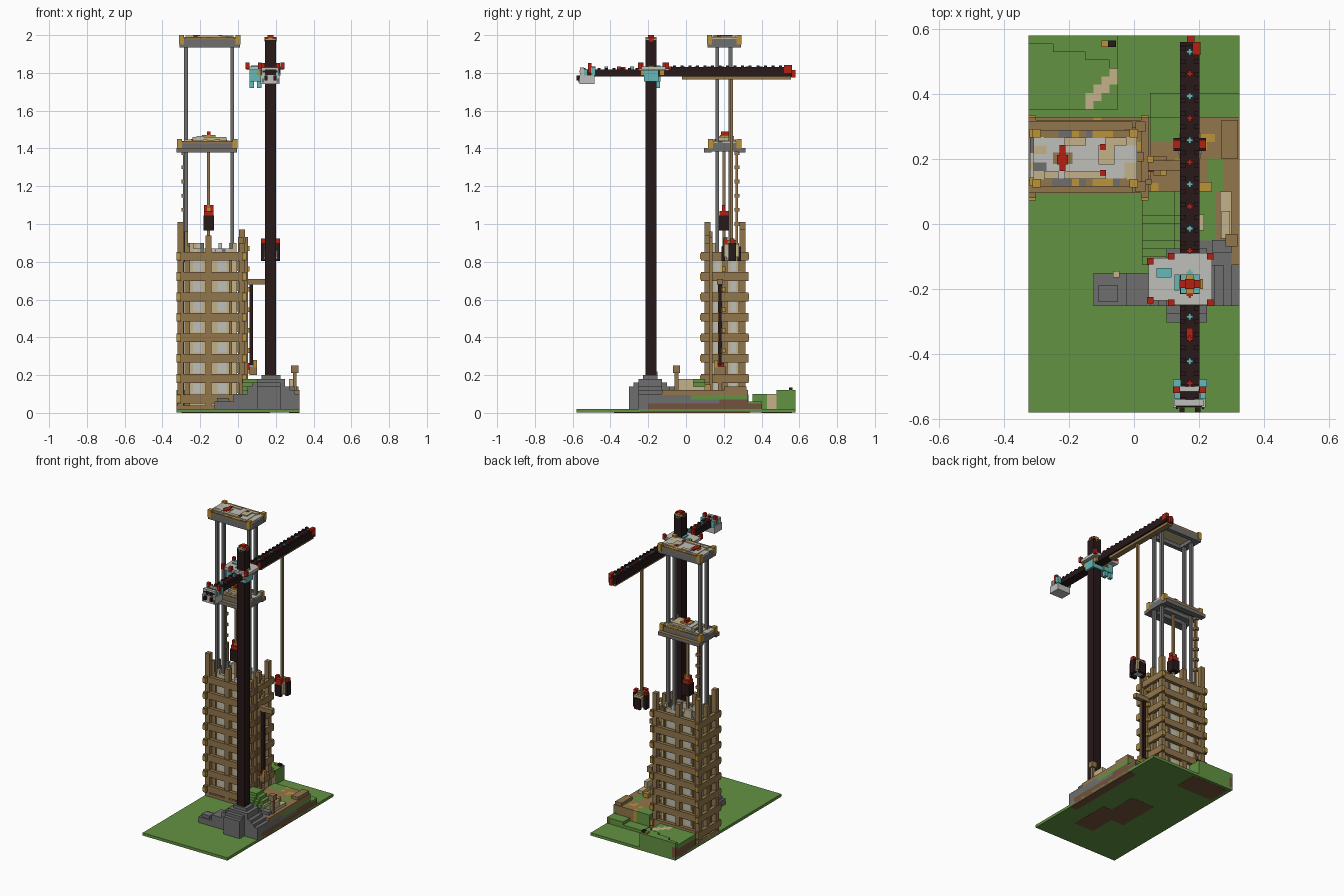
import bpy, bmesh, random
from mathutils import Matrix, Vector

random.seed(4)
cube = bpy.data.objects.get("Cube")
if cube:
    bpy.data.objects.remove(cube, do_unlink=True)

COLOURS = {
    "grass": (.125, .29, .054), "wood": (.285, .18, .072), "dirt": (.17, .085, .045),
    "stone": (.16, .157, .16), "pale": (.52, .52, .49), "beige": (.55, .45, .25),
    "dark": (.021, .009, .01), "red": (.45, .015, .006), "cyan": (.13, .48, .48),
    "gold": (.5, .29, .04)}
MATS = {}
for key, rgb in COLOURS.items():
    mat = bpy.data.materials.new(key)
    mat.use_nodes = True
    mat.diffuse_color = (*rgb, 1)
    mat.node_tree.nodes["Principled BSDF"].inputs["Base Color"].default_value = (*rgb, 1)
    MATS[key] = mat


def part(name, boxes):
    """One object from boxes given as (colour, x range, y range, z range)."""
    bm, used = bmesh.new(), []
    for colour, *spans in boxes:
        if colour not in used:
            used.append(colour)
        mid = Vector([(a + b) / 2 for a, b in spans])
        size = Vector([b - a for a, b in spans])
        made = bmesh.ops.create_cube(bm, size=1, matrix=Matrix.LocRotScale(mid, None, size))
        for face in {f for v in made["verts"] for f in v.link_faces}:
            face.material_index = used.index(colour)
    mesh = bpy.data.meshes.new(name)
    bm.to_mesh(mesh)
    bm.free()
    for colour in used:
        mesh.materials.append(MATS[colour])
    bpy.context.collection.objects.link(bpy.data.objects.new(name, mesh))


def around(c, w):
    return (c - w / 2, c + w / 2)


def post(colour, x, y, z, w=.02):
    return (colour, around(x, w), around(y, w), z)


# Ground slab with earth showing underneath
part("ground_slab", [
    ("grass", (-.325, .325), (-.58, .58), (.001, .02)),
    ("dirt", (.02, .17), (-.38, -.1), (0, .01)),
    ("dirt", (-.08, .1), (-.2, .1), (0, .009)),
    ("dirt", (-.3, -.02), (.4, .56), (0, .01)),
    ("dirt", (.27, .325), (-.24, .34), (0, .011))])

# Stepped terrain: each cell takes its height and colour from the first matching zone
MAST_X, MAST_Y = .172, -.185


def terrain(x, y):
    dx, dy = abs(x - MAST_X), abs(y - MAST_Y)
    wide = .11 if dx < .06 else .07
    if x > -.12 and dy < wide and (dx < .1 or -.255 < y < -.15 or x > .1):
        rise = .23 - max(dx * .9, dy * .9) if dx < .15 else .06 + (.04 if x > -.02 else 0)
        return max(rise, .06), "stone"
    if y > .35 and x < -.05:
        on_path = abs((y - .42) - (x + .1)) < .025 and abs(x + .1) < .06
        return (.12 if y > .47 - x * .3 else .1), "beige" if on_path else "grass"
    if .1 < y < .32:
        mossy = .04 < x < .14 and y > .24 or .23 < x < .28 and y < .19
        speck = "gold" if random.random() < .07 else "wood"
        return (.12 if x > .04 else .05), "grass" if mossy else speck
    if x > .21 and -.12 < y <= .1:
        return .12, ("stone" if y < -.04 and x < .29 else "grass" if x < .26 else "wood")
    if .02 < x <= .21 and -.13 < y <= .1:
        return .18 - max(0, x - .11) * .8 - max(0, .04 - y) * .6, "grass"
    if x > .05 and .32 <= y < .4:
        return (.06 if x > .2 else .04), "grass"
    return 0, "grass"


NX, NY = 26, 46
cells = []
for i in range(NX):
    for j in range(NY):
        sx, sy = .65 / NX, 1.16 / NY
        x, y = -.325 + (i + .5) * sx, -.58 + (j + .5) * sy
        h, colour = terrain(x, y)
        h = round(h / .02) * .02
        if h <= .02:
            continue
        low = .01
        # Earth strata show on the two side edges
        if i in (0, NX - 1) and (colour != "stone" or y > -.2):
            low = .05 if i else h - .03
            cells.append(("dirt", around(x, sx), around(y, sy), (.01, low)))
            if i and h > .1:
                seam = "grass" if y > .02 else "stone"
                cells.append(("stone" if y < .17 else "dirt", around(x, sx), around(y, sy),
                              (low, .07)))
                cells.append((seam, around(x, sx), around(y, sy), (.07, .095)))
                low = .095
        cells.append((colour, around(x, sx), around(y, sy), (low, h)))
part("terrain", cells)

part("yard_details", [
    ("beige", (.265, .3), (-.045, .1), (.1, .14)),
    ("beige", (.27, .295), (-.045, .04), (.13, .18)),
    ("stone", (.24, .3), (-.09, -.05), (.1, .14)),
    ("beige", (.2, .215), (-.02, .03), (.1, .14)),
    post("wood", .3, -.05, (.1, .22)), post("wood", .3, -.05, (.21, .25), .038),
    ("stone", (-.11, -.05), (-.24, -.19), (.05, .08)),
    post("beige", -.055, -.155, (.05, .07)),
    ("dark", (-.08, -.055), (.545, .565), (.09, .135)),
    ("gold", (-.1, -.08), (.545, .565), (.09, .13)),
    ("gold", (.2, .24), (.1, .13), (.1, .15)),
    ("wood", (.27, .32), (.2, .32), (.1, .14))])

# Unfinished tower: walls with pale panels behind the scaffold
X0, X1, Y0, Y1 = -.275, -.005, .135, .28
LEVELS = [.074 + i * .108 for i in range(8)]
walls = [("beige", (X0, X1), (Y0, Y1), (.02, .83))]
for z in LEVELS[:-1]:
    zs = (z + .03, z + .082)
    for x in (-.215, -.085):
        walls.append(("pale", around(x, .048), (Y0 - .004, Y1 + .004), zs))
    for y in (.165, .25):
        walls.append(("pale", (X0 - .004, X1 + .004), around(y, .03), zs))
for k in range(14):
    x = X0 + .01 + k * .019
    for y in (Y0 + .01, Y1 - .01):
        walls.append(post(random.choice(("beige", "stone", "pale")), x, y,
                          (.82, random.choice((.85, .87, .9)))))
part("tower_walls", walls)

# Scaffold: uprights with uneven tops, ledgers round each level, capped corners
scaffold = []
for x in (-.305, -.155, .02):
    for y in (.115, .3):
        top = 1.01 if x < -.3 else random.choice((.9, .94, .97))
        scaffold.append(post("wood", x, y, (.02, top), .032))
for x in (-.262, -.04):
    for y in (.122, .293):
        scaffold.append(post("wood", x, y, (.02, random.choice((.84, .88))), .014))
for x in (-.3, .015):
    scaffold.append(post("wood", x, .207, (.02, .93), .028))
for x, top in ((-.275, .96), (.045, .93)):
    scaffold.append(post("wood", x, .13, (.02, top), .018))
for n, z in enumerate(LEVELS):
    zs = around(z, .046)
    for y in (.107, .308):
        scaffold.append(("wood", (-.325, .045), around(y, .024), zs))
    for x in (-.313, .033):
        scaffold.append(("wood", around(x, .024), (.08, .33), zs))
        for y in (.085, .322):
            scaffold.append(post("gold", x, y, around(z, .03), .02 + .004 * (n % 2)))
    scaffold.append(("gold", (.04, .06), (.19, .21), around(z + .04, .025)))
part("scaffold", scaffold)

# Side hoist beside the tower
part("side_hoist", [
    ("wood", (.03, .145), (.165, .195), (.68, .71)),
    ("wood", (.03, .05), (.17, .19), (.1, .7)),
    post("dark", .07, .18, (.25, .69), .018),
    ("red", (.045, .06), (.16, .2), (.23, .265)),
    ("wood", (.06, .1), (.15, .21), (.2, .245)),
    ("gold", (.08, .1), (.15, .17), (.24, .28))])

# Steel lift frame rising above the tower
lift = []
for x in (-.275, -.03):
    for y in (.165, .235):
        lift.append(post("stone", x, y, (.8, 1.95), .02))
lift.append(post("wood", -.285, .268, (.85, 1.42), .014))
for k in range(6):
    lift.append(post("wood", -.285, .27, around(1 + k * .075, .02), .026))
part("lift_columns", lift)


def platform(name, x0, x1, y0, y1, z, drop):
    """Frame with a pale deck, gold corners and a planked, patchwork rim."""
    deck = (x0 + .04, x1 - .04), (y0 + .025, y1 - .025)
    boxes = [("pale", *deck, (z - .01, z + .012)), ("beige", *deck, (z - .02, z - .01))]
    for y in (y0 + .014, y1 - .014):
        boxes += [("stone", (x0, x1), around(y, .028), (z - drop, z - .004)),
                  ("wood", (x0, x1), around(y, .028), (z - .004, z + .006))]
        for k in range(12):
            x = x0 + .045 + k * (x1 - x0 - .09) / 11
            rim = random.choice(("wood", "stone", "gold", "wood"))
            boxes.append(post(rim, x, y, (z - .002, z + .01), .024))
            if random.random() < .5:
                inner = y + (.022 if y < .2 else -.022)
                boxes.append(post("beige", x, inner, (z, z + .017), .024))
    for x in (x0 + .025, x1 - .025):
        boxes.append(("stone", around(x, .05), (y0 + .02, y1 - .02), (z - drop, z)))
        for k in range(5):
            tile = random.choice(("beige", "pale", "stone", "pale"))
            boxes.append((tile, around(x, .05), around((y0 + y1) / 2 + (k - 2) * .026, .026),
                          (z - .004, z + .009)))
        for y in (y0 + .01, y1 - .01):
            edge = x0 + .011 if x < -.15 else x1 - .011
            boxes.append(post("gold", edge, y, (z - .03, z + .02), .026))
    mid_x, mid_y = (x0 + x1) / 2, (y0 + y1) / 2
    boxes += [("beige", (mid_x + .04, mid_x + .09), around(mid_y + .01, .06), (z, z + .018)),
              ("wood", (mid_x - .1, mid_x - .04), around(mid_y, .035), (z, z + .015)),
              ("red", around(mid_x - .07, .018), around(mid_y, .08), (z, z + .02)),
              ("red", around(mid_x - .07, .035), around(mid_y - .005, .03), (z, z + .02)),
              post("red", mid_x + .055, mid_y + .035, (z, z + .02), .018),
              post("red", mid_x + .055, mid_y - .045, (z, z + .02), .018)]
    part(name, boxes)


platform("lift_middle_platform", -.32, -.005, .12, .29, 1.43, .045)
platform("lift_top_platform", -.31, .01, .115, .29, 1.98, .045)
wings = []
for y in (.115, .295):
    wings += [("stone", (-.325, -.005), around(y, .04), (1.378, 1.396)),
              ("wood", (-.325, -.005), around(y, .04), (1.396, 1.402))]
part("middle_winch", wings + [
    ("beige", (-.24, -.06), (.16, .25), (1.42, 1.46)),
    ("pale", (-.22, -.18), (.155, .255), (1.42, 1.465)),
    ("gold", (-.19, -.12), (.18, .23), (1.45, 1.47)),
    ("red", (-.165, -.145), (.185, .23), (1.46, 1.49)),
    ("stone", (-.3, -.01), (.18, .22), (1.385, 1.42))])
part("lift_rope", [post("wood", -.155, .2, (.82, 1.4), .016)])
lift_load = [("dark", (-.183, -.127), (.172, .23), (.965, 1.045)),
             ("red", (-.18, -.13), (.178, .225), (1.045, 1.07)),
             ("gold", (-.165, -.145), (.19, .21), (1.06, 1.085))]
lift_load += [post("red", x, .2, (1.06, 1.1), .018) for x in (-.172, -.138)]
part("lift_load", lift_load)

# Crane mast with a coloured cap
part("crane_mast", [
    post("dark", MAST_X, MAST_Y, (.1, 1.975), .06),
    post("cyan", MAST_X, MAST_Y, (1.975, 1.983), .058),
    ("gold", around(MAST_X, .025), around(MAST_Y, .06), (1.96, 1.99)),
    ("red", around(MAST_X, .064), around(MAST_Y, .024), (1.965, 1.99)),
    post("red", MAST_X, MAST_Y, (1.98, 2), .03)])

# Boom with notched rails and cross-shaped lamps along the top
BOOM_X = around(MAST_X, .06)
boom = [("dark", BOOM_X, (-.56, .56), (1.782, 1.818)),
        ("dark", BOOM_X, (-.08, .55), (1.782, 1.83)),
        ("wood", (.153, .191), (-.02, .555), (1.764, 1.783)),
        ("red", (.18, .204), (.52, .56), (1.8, 1.842)),
        ("red", (.163, .186), (.55, .58), (1.775, 1.815))]
for k in range(28):
    y = -.54 + k * .04
    for x in (BOOM_X[0] + .008, BOOM_X[1] - .008):
        boom.append(post("dark", x, y, (1.79, 1.838 if y > -.08 else 1.825), .016))
for k in range(16):
    lamp, y = "cyan" if k % 2 else "red", -.49 + k * .068
    zs = (1.81, 1.835)
    boom += [(lamp, around(MAST_X, .02), around(y, .008), zs),
             (lamp, around(MAST_X, .008), around(y, .02), zs)]
boom.append(("red", (.162, .182), (-.36, -.32), (1.81, 1.83)))
part("crane_boom", boom)

# Counterweight
weight = [("pale", (.12, .22), (-.565, -.485), (1.74, 1.79)),
          ("pale", (.125, .215), (-.56, -.54), (1.78, 1.828)),
          ("dark", (.13, .21), (-.563, -.55), (1.803, 1.812)),
          ("pale", (.14, .2), (-.515, -.5), (1.81, 1.828))]
for x in (.132, .212):
    weight += [post("cyan", x, -.49, (1.785, 1.83), .024),
               post("red", x, -.51, (1.8, 1.852), .02),
               post("cyan", x, -.53, (1.785, 1.82), .018),
               post("dark", x, -.566, (1.75, 1.77), .006),
               post("dark", MAST_X + (x - MAST_X) * .6, -.572, (1.76, 1.785), .016)]
part("counterweight", weight)

# Slewing deck with red corner lamps, and the hanging cab
deck = [("pale", (.045, .24), (-.235, -.105), (1.815, 1.834)),
        ("pale", (.11, .225), (-.25, -.09), (1.812, 1.832)),
        ("gold", (.12, .215), (-.24, -.215), (1.785, 1.812)),
        ("gold", (.12, .215), (-.14, -.115), (1.785, 1.812)),
        ("cyan", (.125, .217), (-.222, -.145), (1.755, 1.815)),
        ("cyan", (.125, .14), (-.205, -.155), (1.832, 1.84)),
        ("gold", (.203, .213), (-.2, -.17), (1.832, 1.84))]
for x, y in ((.05, .115), (.05, .235), (.235, .1), (.235, .243), (.115, .1), (.115, .243)):
    deck.append(post("red", x, -y, (1.82, 1.855), .02))
part("slewing_deck", deck)
cab = [("cyan", (.06, .135), (-.215, -.135), (1.755, 1.815)),
       ("cyan", (.07, .115), (-.165, -.135), (1.8, 1.84)),
       ("gold", (.1, .13), (-.22, -.13), (1.785, 1.812))]
cab += [post("cyan", x, -.15, (1.72, 1.77), .024) for x in (.072, .112)]
part("crane_cab", cab)

# Load hanging from the boom: crate with dark side plates and red caps
part("crane_rope", [post("wood", MAST_X, .24, (.9, 1.775), .016)])
load = [("beige", (.14, .205), (.2, .28), (.825, .895)),
        ("pale", (.137, .208), (.215, .265), (.815, .86)),
        ("wood", (.152, .192), (.215, .265), (.89, .915)),
        ("red", (.15, .195), (.195, .22), (.88, .922))]
for x in (.132, .212):
    load += [("dark", around(x, .02), (.225, .265), (.805, .9)),
             ("red", around(x, .02), (.232, .258), (.9, .922))]
for y in (.198, .282):
    load.append(("dark", (.15, .195), around(y, .018), (.805, .88)))
part("crane_load", load)
